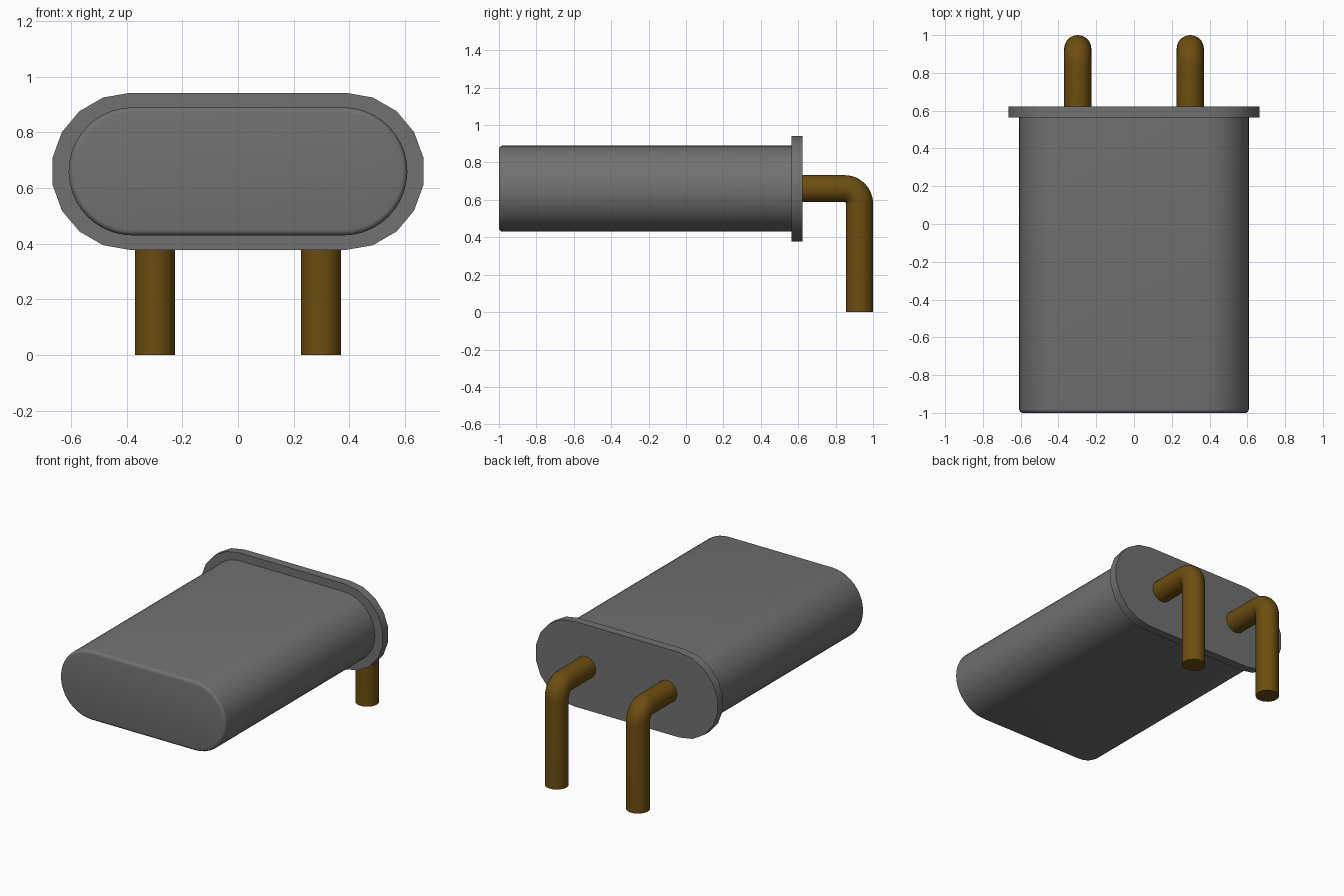
import bpy, bmesh, math

cube = bpy.data.objects.get("Cube")
if cube:
    bpy.data.objects.remove(cube, do_unlink=True)

CENTRE_Z = 0.66


def material(name, rgb, metallic=0.0):
    m = bpy.data.materials.new(name)
    m.use_nodes = True
    m.diffuse_color = (*rgb, 1)
    m.node_tree.nodes["Principled BSDF"].inputs["Base Color"].default_value = (*rgb, 1)
    return m


grey = material("dark grey metal", (0.165, 0.165, 0.165))
gold = material("dark gold", (0.15, 0.075, 0.005))


def finish(name, bm, mat):
    bmesh.ops.recalc_face_normals(bm, faces=bm.faces)
    mesh = bpy.data.meshes.new(name)
    bm.to_mesh(mesh)
    bm.free()
    mesh.materials.append(mat)
    obj = bpy.data.objects.new(name, mesh)
    bpy.context.collection.objects.link(obj)
    bpy.ops.object.select_all(action="DESELECT")
    obj.select_set(True)
    bpy.context.view_layer.objects.active = obj
    bpy.ops.object.shade_smooth_by_angle(angle=math.radians(35))
    return obj


def loft(name, rings, mat):
    """Skin a list of equal closed rings and cap both ends."""
    bm = bmesh.new()
    loops = [[bm.verts.new(p) for p in ring] for ring in rings]
    n = len(loops[0])
    for a, b in zip(loops, loops[1:]):
        for i in range(n):
            j = (i + 1) % n
            bm.faces.new((a[i], a[j], b[j], b[i]))
    bm.faces.new(loops[0])
    bm.faces.new(loops[-1])
    return finish(name, bm, mat)


def stadium(half_straight, radius, y, steps):
    """Rounded-end outline in the xz plane."""
    ring = []
    for side in (1, -1):
        for i in range(steps + 1):
            a = -math.pi / 2 + math.pi * i / steps
            ring.append((side * (half_straight + radius * math.cos(a)), y,
                         CENTRE_Z + side * radius * math.sin(a)))
    return ring


# Can body with a rounded front rim
BEVEL = 0.02
rings = []
for i in range(5):
    a = math.pi / 2 * i / 4
    rings.append(stadium(0.378, 0.23 - BEVEL * (1 - math.sin(a)),
                         -1 + BEVEL * (1 - math.cos(a)), 20))
rings.append(stadium(0.378, 0.23, 0.58, 20))
loft("can_body", rings, grey)

# Base flange
loft("base_flange", [stadium(0.388, 0.282, y, 9) for y in (0.565, 0.622)], grey)

# Bent lead pins: straight back, quarter bend, straight down
PIN_R, BEND_R, PIN_Y, SIDES = 0.072, 0.08, 0.928, 32
path = [(0.60, CENTRE_Z, 0.0)]
for i in range(13):
    a = math.pi / 2 * i / 12
    path.append((PIN_Y - BEND_R + BEND_R * math.sin(a),
                 CENTRE_Z - BEND_R + BEND_R * math.cos(a), a))
path.append((PIN_Y, 0.0, math.pi / 2))

for name, x in (("left_pin", 0.298), ("right_pin", -0.298)):
    rings = []
    for y, z, a in path:
        ring = []
        for k in range(SIDES):
            t = 2 * math.pi * k / SIDES
            u, v = PIN_R * math.cos(t), PIN_R * math.sin(t)
            ring.append((x + u, y + v * math.sin(a), z + v * math.cos(a)))
        rings.append(ring)
    loft(name, rings, gold)
